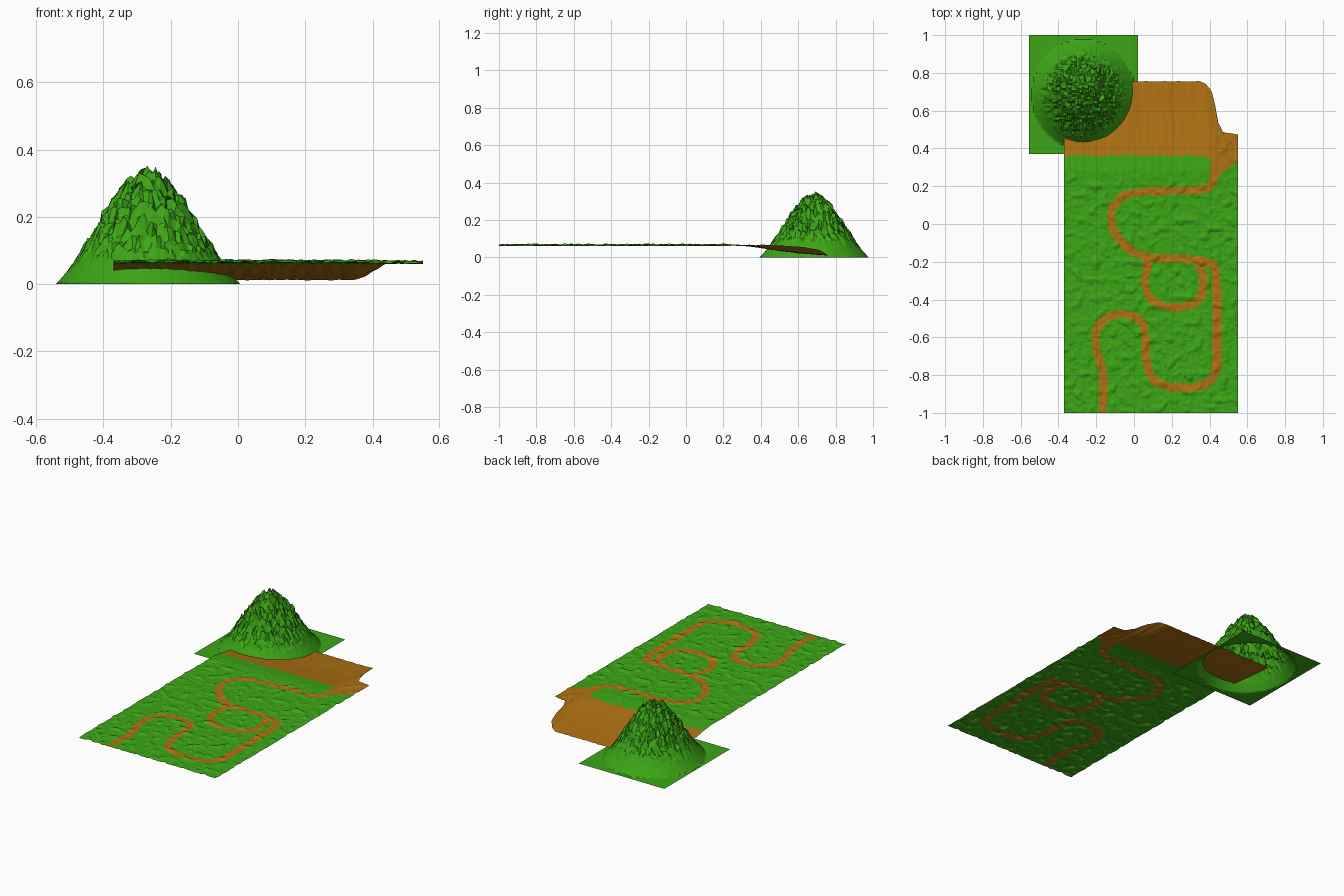
import bpy, bmesh, math, random
from mathutils import Vector, noise

if "Cube" in bpy.data.objects:
    bpy.data.objects.remove(bpy.data.objects["Cube"])

random.seed(4)


def material(name, rgb):
    m = bpy.data.materials.new(name)
    m.diffuse_color = (*rgb, 1)
    m.use_nodes = True
    m.node_tree.nodes["Principled BSDF"].inputs["Base Color"].default_value = m.diffuse_color
    return m


GREEN = material("grass", (0.045, 0.38, 0.008))
BROWN = material("earth", (0.42, 0.165, 0.006))


def interp(pts, x):
    if x <= pts[0][0]:
        return pts[0][1]
    for (x0, y0), (x1, y1) in zip(pts, pts[1:]):
        if x <= x1:
            return y0 + (y1 - y0) * (x - x0) / (x1 - x0)
    return pts[-1][1]


def sheet(name, nx, ny, point, is_brown):
    """Grid surface: point(u, v) gives a position, is_brown(centre) picks the colour."""
    bm = bmesh.new()
    rows = [[bm.verts.new(point(i / nx, j / ny)) for i in range(nx + 1)] for j in range(ny + 1)]
    for a, b in zip(rows, rows[1:]):
        for i in range(nx):
            f = bm.faces.new((a[i], a[i + 1], b[i + 1], b[i]))
            f.material_index = int(is_brown(f.calc_center_median()))
    me = bpy.data.meshes.new(name)
    bm.to_mesh(me)
    bm.free()
    me.materials.append(GREEN)
    me.materials.append(BROWN)
    ob = bpy.data.objects.new(name, me)
    bpy.context.collection.objects.link(ob)
    return ob


def smooth_path(pts, steps=5):
    """Catmull-Rom samples through the control points."""
    p = [Vector(q) for q in [pts[0], *pts, pts[-1]]]
    out = []
    for a, b, c, d in zip(p, p[1:], p[2:], p[3:]):
        for k in range(steps):
            t = k / steps
            out.append(0.5 * (2 * b + (c - a) * t + (2 * a - 5 * b + 4 * c - d) * t * t
                              + (3 * b - a - 3 * c + d) * t ** 3))
    return out + [p[-1]]


# Winding trail and its side loop
trail = smooth_path([(-.165, -1), (-.165, -.8), (-.2, -.66), (-.195, -.55), (-.12, -.485),
                     (-.01, -.485), (.055, -.55), (.065, -.72), (.11, -.83), (.22, -.865),
                     (.36, -.855), (.43, -.79), (.44, -.65), (.435, -.3), (.4, -.205),
                     (.24, -.185), (.06, -.175), (-.05, -.11), (-.115, -.01), (-.11, .09),
                     (-.04, .155), (.1, .175), (.34, .18), (.415, .22), (.425, .36)])
loop = smooth_path([(.075, -.2), (.06, -.33), (.12, -.42), (.23, -.44), (.34, -.405),
                    (.37, -.3), (.34, -.2)])
segments = [s for line in (trail, loop) for s in zip(line, line[1:])]


def trail_distance(p):
    best = 9
    for a, b in segments:
        if abs(p.y - a.y) > .15 or abs(p.x - a.x) > .15:
            continue
        d = b - a
        t = max(0, min(1, (p - a).dot(d) / d.length_squared))
        best = min(best, (p - a - d * t).length)
    return best


# Ground: flat meadow that slopes down to an earth bank at the back
BACK_EDGE = [(.35, .755), (.38, .743), (.41, .705), (.43, .63), (.445, .54), (.47, .487), (.55, .474)]
SLOPE = [(.28, .066), (.36, .058), (.5, .036), (.6, .024), (.76, .012)]


def ground_point(u, v):
    x, y = -.37 + .92 * u, -1 + 1.755 * v
    if y > .2:
        y = .2 + (y - .2) * (interp(BACK_EDGE, x) - .2) / .555
        y += .004 * noise.noise(Vector((x * 40, 0, 7))) * max(0, v - .9) * 10
    t = max(0, min(1, (x - .34) / .13))
    bank = t * t * (3 - 2 * t)
    z = interp(SLOPE, y) * (1 - bank) + .064 * bank
    lumps = max(0, noise.noise(Vector((x * 22, y * 22, 0)))) * .014 \
        + noise.noise(Vector((x * 50, y * 50, 3))) * .003
    ripples = noise.noise(Vector((x * 45, y * 5, 9))) * .003
    meadow = max(0, min(1, (.3 - y) / .1))
    if x > .44:
        meadow = max(meadow, .6)
    return x, y, z + (lumps - .002) * meadow + ripples * (1 - meadow)


def ground_is_brown(c):
    wobble = noise.noise(Vector((c.x * 35, c.y * 35, 5))) * .006
    if c.y > .36 + 2 * wobble:
        return True
    if c.x > .43 and c.y > .24 + .8 * (c.x - .43):
        return True
    return trail_distance(c.xy) < .022 + wobble


sheet("meadow_ground", 115, 220, ground_point, ground_is_brown)

# Hill: bell-shaped mound with craggy facets on a flat square skirt
BELL = [(0, .335), (.12, .325), (.25, .29), (.37, .25), (.48, .2), (.6, .15), (.72, .1), (.86, .045), (1, 0)]


def hill_point(u, v):
    x, y = .575 * (u - .5), .63 * (v - .5)
    r = math.hypot(x / .273, y / .292)
    z = interp(BELL, r)
    rough = max(0, min(1, (.88 - r) / .35))
    z += random.uniform(-.024, .024) * rough
    if 0 < u < 1 and 0 < v < 1:
        x += random.uniform(-.006, .006) * rough
        y += random.uniform(-.006, .006) * rough
    return x - .2675, y + .685, max(0, z)


sheet("craggy_hill", 48, 52, hill_point, lambda c: False)
